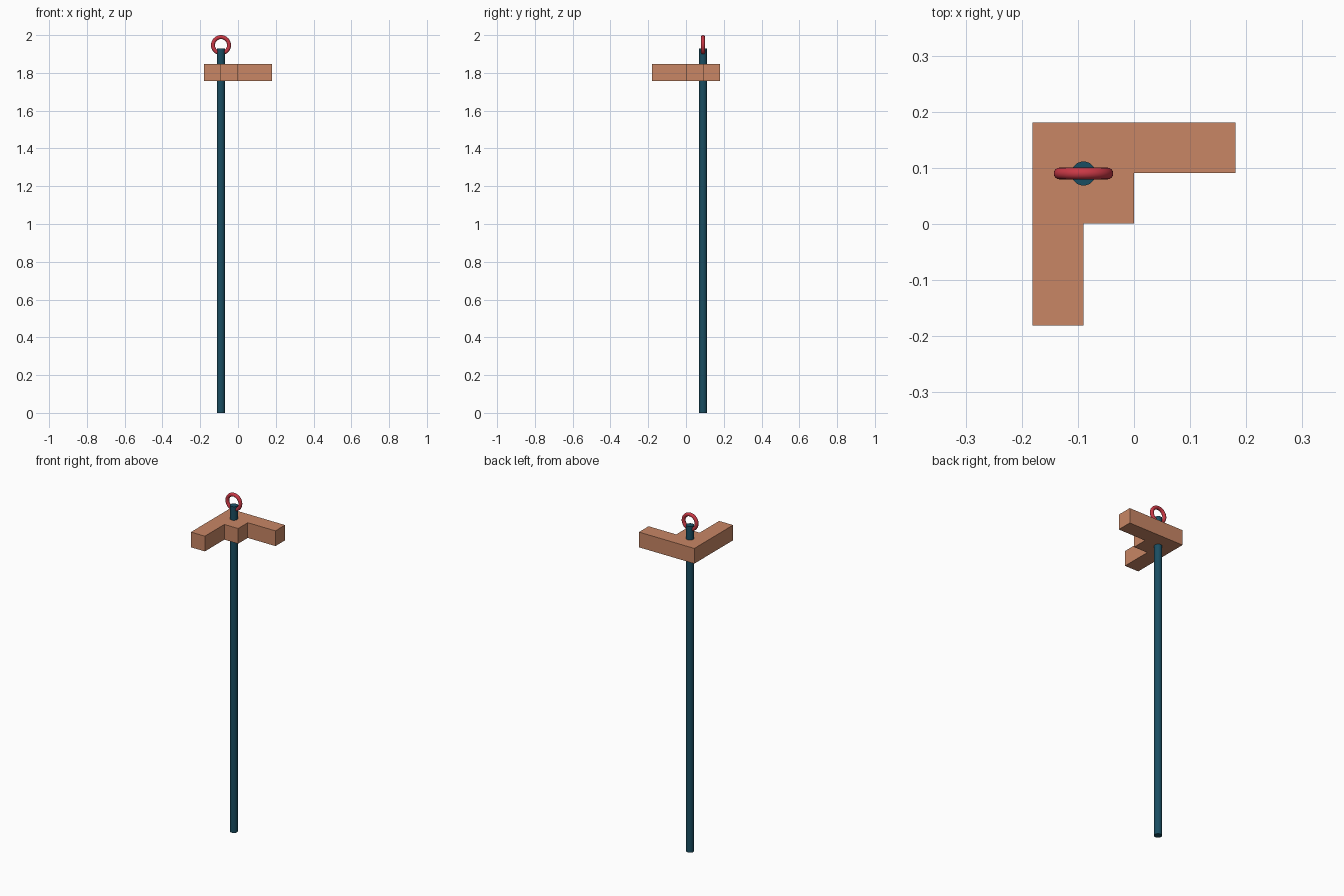
import bpy
import bmesh
import math

if "Cube" in bpy.data.objects:
    bpy.data.objects.remove(bpy.data.objects["Cube"])

PX, PY = -0.09, 0.09  # pole axis


def material(name, rgb):
    m = bpy.data.materials.new(name)
    m.diffuse_color = (*rgb, 1)
    m.use_nodes = True
    m.node_tree.nodes["Principled BSDF"].inputs["Base Color"].default_value = m.diffuse_color
    return m


def finish(name, mat, smooth=True):
    ob = bpy.context.object
    ob.name = name
    ob.data.materials.append(mat)
    if smooth:
        bpy.ops.object.shade_smooth_by_angle(angle=math.radians(35))
    return ob


teal = material("teal", (0.01, 0.075, 0.12))
copper = material("copper", (0.58, 0.24, 0.13))
red = material("red", (0.58, 0.04, 0.06))

# Long round pole
bpy.ops.mesh.primitive_cylinder_add(vertices=24, radius=0.0215, depth=1.928,
                                    location=(PX, PY, 0.964))
finish("pole", teal)

# Hanging ring at the top, standing in the xz plane
bpy.ops.mesh.primitive_torus_add(major_radius=0.0425, minor_radius=0.0105,
                                 major_segments=48, minor_segments=16,
                                 location=(PX, PY, 1.947),
                                 rotation=(math.pi / 2, 0, 0))
finish("ring", red)

# Stepped corner block: extruded L outline with a square in the inner corner
outline = [(-0.181, 0.181), (-0.181, -0.181), (-0.09, -0.181), (-0.09, 0.001),
           (0, 0.001), (0, 0.091), (0.181, 0.091), (0.181, 0.181)]
bm = bmesh.new()
face = bm.faces.new([bm.verts.new((x, y, 1.758)) for x, y in outline])
top = bmesh.ops.extrude_face_region(bm, geom=[face])["geom"]
bmesh.ops.translate(bm, vec=(0, 0, 0.09),
                    verts=[v for v in top if isinstance(v, bmesh.types.BMVert)])
bmesh.ops.recalc_face_normals(bm, faces=bm.faces)
mesh = bpy.data.meshes.new("corner_head")
bm.to_mesh(mesh)
bm.free()
head = bpy.data.objects.new("corner_head", mesh)
bpy.context.collection.objects.link(head)
mesh.materials.append(copper)
